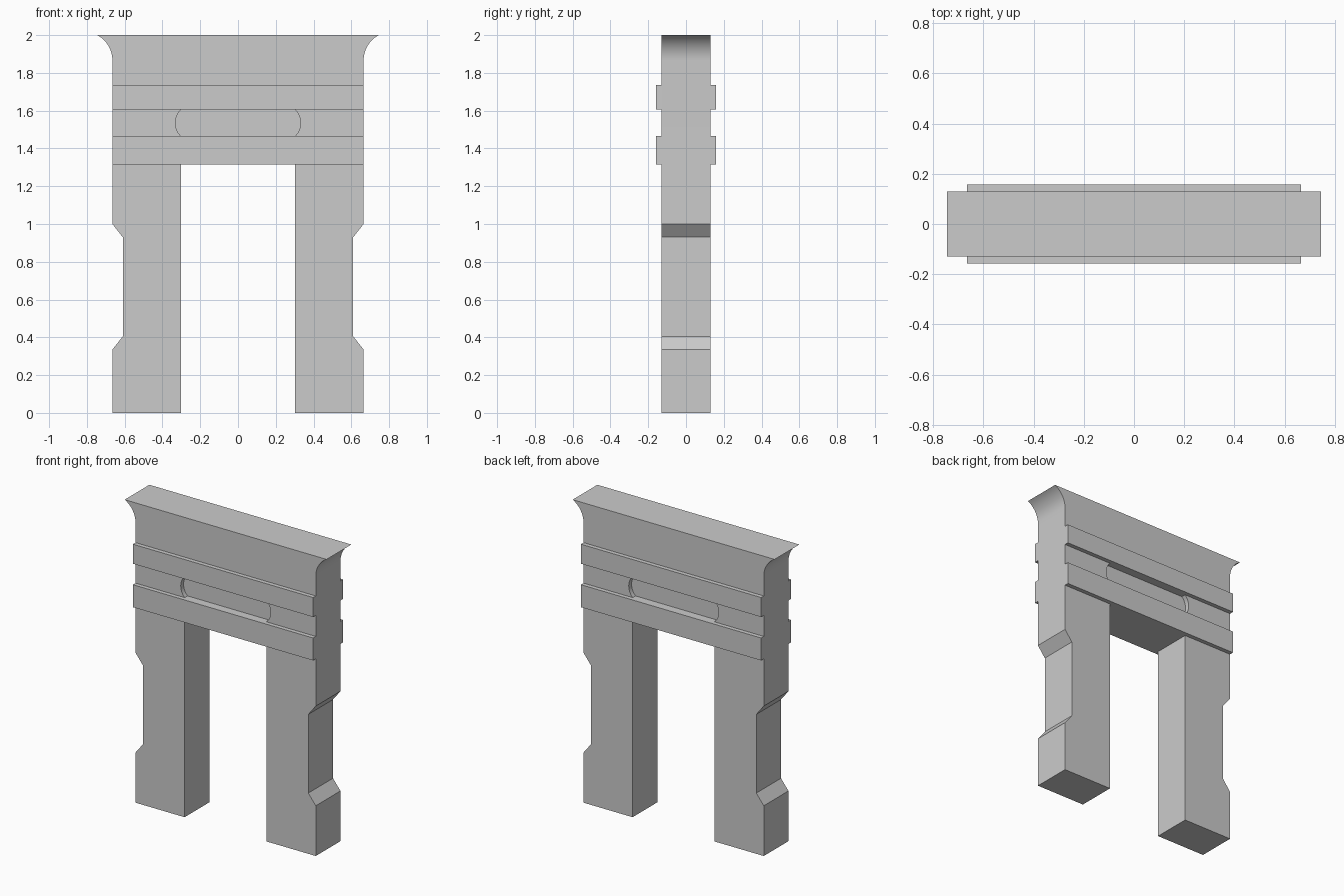
import bpy, bmesh
from math import sin, cos, asin, radians

if "Cube" in bpy.data.objects:
    bpy.data.objects.remove(bpy.data.objects["Cube"])

DEPTH = 0.13      # half depth of the gateway body
BAND = 0.158      # half depth out to the band faces
HALF_W = 0.665


def prism(name, profile, y0, y1):
    """Extrude an (x, z) outline from y0 to y1."""
    bm = bmesh.new()
    face = bm.faces.new([bm.verts.new((x, y0, z)) for x, z in profile])
    new = bmesh.ops.extrude_face_region(bm, geom=[face])["geom"]
    bmesh.ops.translate(bm, vec=(0, y1 - y0, 0),
                        verts=[v for v in new if isinstance(v, bmesh.types.BMVert)])
    bmesh.ops.recalc_face_normals(bm, faces=bm.faces)
    mesh = bpy.data.meshes.new(name)
    bm.to_mesh(mesh)
    bm.free()
    obj = bpy.data.objects.new(name, mesh)
    bpy.context.collection.objects.link(obj)
    return obj


def mirrored(half):
    return half + [(-x, z) for x, z in reversed(half)]


# Gateway body: legs with notched outer sides, lintel and flared cove top
R = 0.151
half = [(0.303, 1.315), (0.303, 0), (HALF_W, 0), (HALF_W, 0.335), (0.61, 0.405),
        (0.61, 0.93), (HALF_W, 1.0)]
for i in range(13):
    a = radians(62) * i / 12
    half.append((HALF_W + R * (1 - cos(a)), 2.0 - R * sin(radians(62)) + R * sin(a)))
body = prism("gateway_body", mirrored(half), -DEPTH, DEPTH)

# Recessed panel with bowed ends, on front and back
R_END, Z_MID, HALF_H = 0.097, 1.535, 0.07
a_max = asin(HALF_H / R_END)
panel = []
for i in range(9):
    a = a_max * (i / 4 - 1)
    panel.append((0.332 - R_END * (1 - cos(a)), Z_MID + R_END * sin(a)))

bpy.context.view_layer.objects.active = body
body.select_set(True)
for side in (-1, 1):
    cutter = prism("panel_cutter", mirrored(panel), side * 0.10, side * 0.2)
    cutter.hide_render = True
    mod = body.modifiers.new("panel_recess", "BOOLEAN")
    mod.operation = "DIFFERENCE"
    mod.solver = "EXACT"
    mod.object = cutter
    bpy.ops.object.modifier_apply(modifier=mod.name)
    bpy.data.objects.remove(cutter)
bpy.ops.object.shade_smooth_by_angle(angle=radians(30))

# Raised horizontal bands on front and back
for label, z0, z1 in (("lower", 1.315, 1.465), ("upper", 1.605, 1.735)):
    for face, side in (("front", -1), ("back", 1)):
        prism(f"{label}_band_{face}", mirrored([(HALF_W, z0), (HALF_W, z1)]),
              side * DEPTH, side * BAND)
